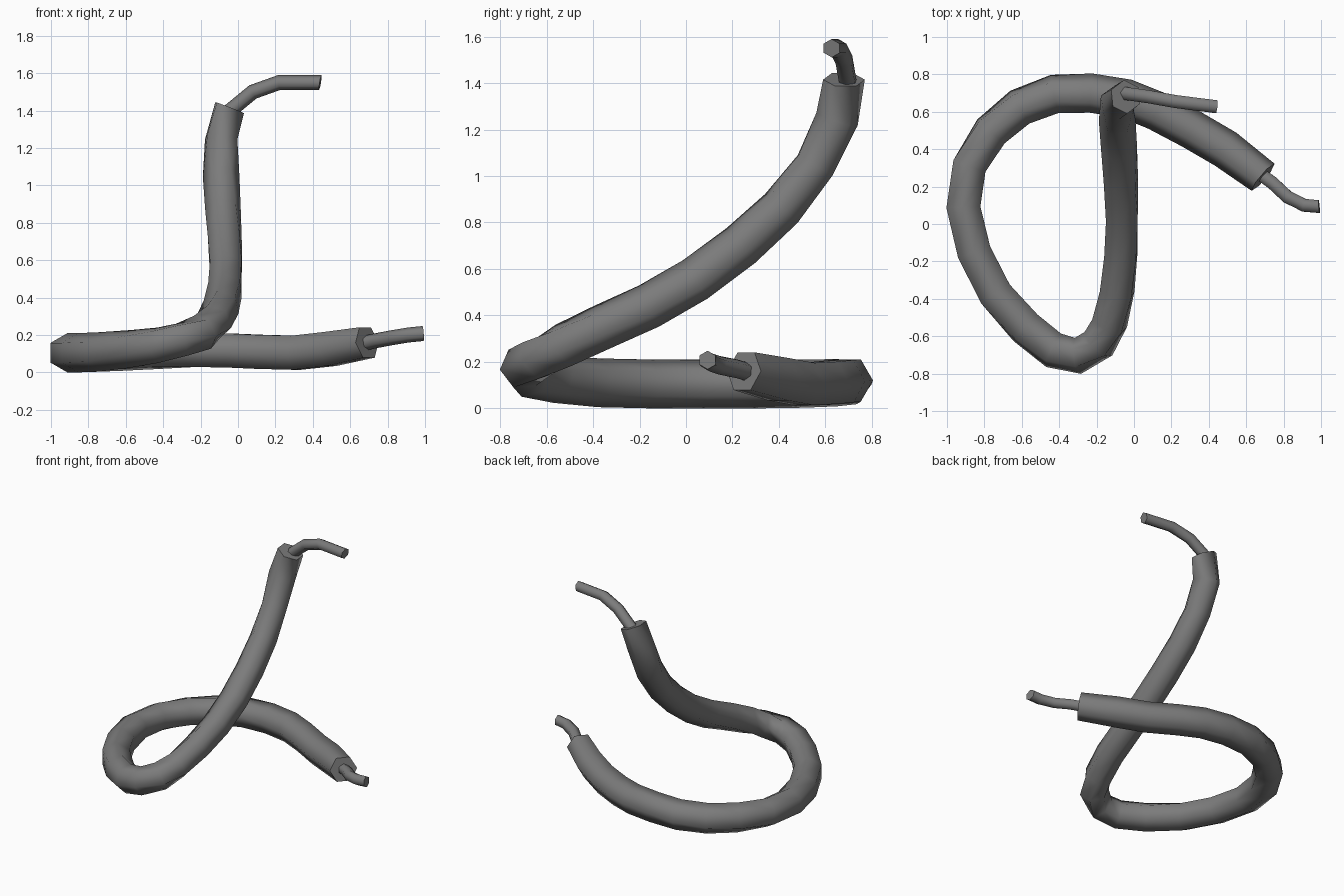
import bpy
import bmesh
import math
from mathutils import Vector

SIDES = 6

cube = bpy.data.objects.get("Cube")
if cube:
    bpy.data.objects.remove(cube, do_unlink=True)

# One plain grey for the whole cable
grey = bpy.data.materials.new("cable_grey")
grey.use_nodes = True
colour = (0.2, 0.2, 0.2, 1)
grey.diffuse_color = colour
shader = next(n for n in grey.node_tree.nodes if n.type == "BSDF_PRINCIPLED")
shader.inputs["Base Color"].default_value = colour


def tangent(path, i):
    """Direction of the path at a point, extrapolated at both ends."""
    last = len(path) - 1
    if i == 0:
        first, second = path[1] - path[0], path[2] - path[1]
        return (first.normalized() * 1.5 - second.normalized() * 0.5).normalized()
    if i == last:
        final, before = path[-1] - path[-2], path[-2] - path[-3]
        return (final.normalized() * 1.5 - before.normalized() * 0.5).normalized()
    ahead, behind = path[i + 1] - path[i], path[i] - path[i - 1]
    return (ahead.normalized() + behind.normalized()).normalized()


def blend(keys, i):
    """Twist in degrees and radius at ring i, from (ring, twist, radius) keys."""
    for (i0, a0, r0), (i1, a1, r1) in zip(keys, keys[1:]):
        if i <= i1:
            f = (i - i0) / (i1 - i0)
            return math.radians(a0 + (a1 - a0) * f), r0 + (r1 - r0) * f
    return math.radians(keys[-1][1]), keys[-1][2]


def sweep(name, points, keys):
    """Capped six-sided tube along a path."""
    path = [Vector(p) for p in points]
    bm = bmesh.new()
    rings = []
    for i, centre in enumerate(path):
        direction = tangent(path, i)
        side = direction.cross(Vector((0, 0, 1))).normalized()
        up = side.cross(direction)
        twist, radius = blend(keys, i)
        ring = []
        for k in range(SIDES):
            a = twist + math.tau * k / SIDES
            ring.append(bm.verts.new(centre + radius * (up * math.cos(a) + side * math.sin(a))))
        rings.append(ring)
    for low, high in zip(rings, rings[1:]):
        for k in range(SIDES):
            n = (k + 1) % SIDES
            bm.faces.new((low[k], low[n], high[n], high[k]))
    bm.faces.new(rings[0])
    bm.faces.new(rings[-1])
    bmesh.ops.recalc_face_normals(bm, faces=bm.faces)

    mesh = bpy.data.meshes.new(name)
    bm.to_mesh(mesh)
    bm.free()
    mesh.materials.append(grey)
    obj = bpy.data.objects.new(name, mesh)
    bpy.context.collection.objects.link(obj)
    bpy.ops.object.select_all(action="DESELECT")
    obj.select_set(True)
    bpy.context.view_layer.objects.active = obj
    bpy.ops.object.shade_smooth_by_angle(angle=math.radians(75))
    return obj


# Thick sleeve: from the raised end, down, round the loop, to the low end
sleeve_path = [
    (-.045, .68, 1.415), (-.09, .65, 1.245), (-.09, .555, 1.045),
    (-.08, .41, .86), (-.07, .235, .7), (-.065, .04, .555),
    (-.07, -.16, .44), (-.09, -.36, .35), (-.13, -.53, .27),
    (-.19, -.64, .215), (-.3, -.705, .175), (-.43, -.675, .145),
    (-.58, -.555, .125), (-.74, -.375, .11), (-.855, -.15, .105),
    (-.912, .09, .105), (-.88, .31, .105), (-.765, .495, .107),
    (-.61, .625, .11), (-.425, .695, .115), (-.23, .7, .12),
    (-.04, .67, .117), (.12, .605, .11), (.31, .505, .105),
    (.49, .4, .125), (.69, .25, .16),
]
sleeve_keys = [
    (0, 30, .09), (2, 30, .098), (5, 0, .098), (8, 10, .1), (10, 25, .098),
    (13, 0, .105), (16, 0, .105), (20, 30, .105), (24, 30, .105), (25, 30, .095),
]
sweep("cable_sleeve", sleeve_path, sleeve_keys)

# Thin bare wires coming out of both ends
wire_keys = [(0, 0, .04), (9, 0, .04)]
sweep("upper_wire",
      [(-.06, .7, 1.385), (.08, .68, 1.5), (.22, .655, 1.55), (.44, .627, 1.55)],
      wire_keys)
sweep("lower_wire",
      [(.67, .27, .155), (.74, .22, .17), (.82, .145, .185), (.91, .1, .2), (.99, .093, .208)],
      wire_keys)
